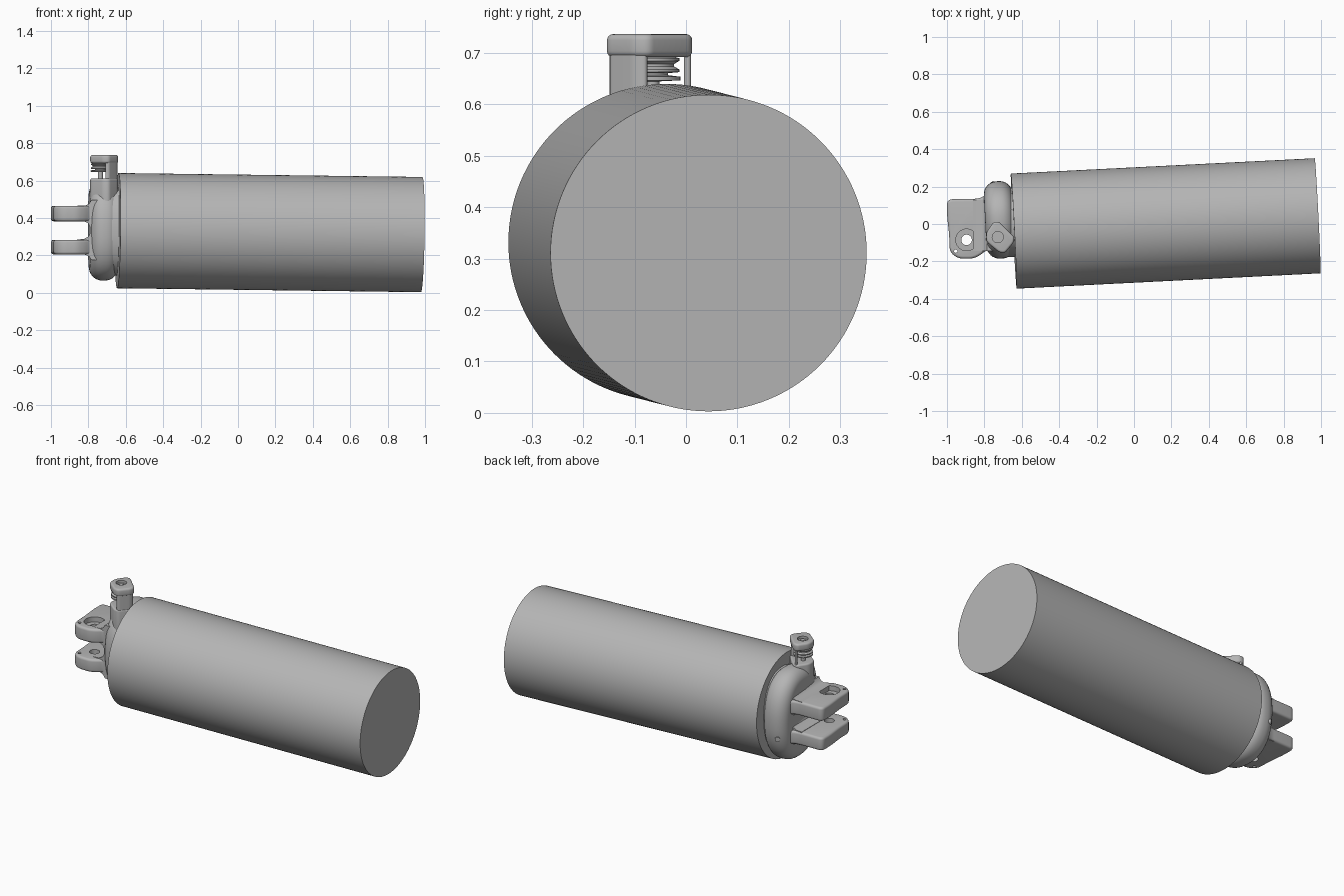
import bpy, bmesh, math
from mathutils import Vector, Matrix

if "Cube" in bpy.data.objects:
    bpy.data.objects.remove(bpy.data.objects["Cube"], do_unlink=True)

GREY = (0.46, 0.46, 0.46, 1)
metal = bpy.data.materials.new("grey_metal")
metal.use_nodes = True
metal.diffuse_color = GREY
metal.node_tree.nodes["Principled BSDF"].inputs["Base Color"].default_value = GREY


def finish(name, bm, angle=35):
    bmesh.ops.recalc_face_normals(bm, faces=bm.faces)
    mesh = bpy.data.meshes.new(name)
    bm.to_mesh(mesh)
    bm.free()
    mesh.materials.append(metal)
    obj = bpy.data.objects.new(name, mesh)
    bpy.context.collection.objects.link(obj)
    select(obj)
    bpy.ops.object.shade_smooth_by_angle(angle=math.radians(angle))
    return obj


def select(obj):
    bpy.ops.object.select_all(action='DESELECT')
    obj.select_set(True)
    bpy.context.view_layer.objects.active = obj


def rounded(points, radius, steps=6):
    """Round the corners of a polygon with short curves."""
    out = []
    pts = [Vector(p) for p in points]
    for i, p in enumerate(pts):
        a, b = pts[i - 1] - p, pts[(i + 1) % len(pts)] - p
        r = min(radius, a.length * 0.48, b.length * 0.48)
        a, b = p + a.normalized() * r, p + b.normalized() * r
        for k in range(steps + 1):
            t = k / steps
            out.append(a * (1 - t) ** 2 + p * 2 * t * (1 - t) + b * t * t)
    return out


def prism(name, outline, lo, hi, plane="xy", bevel=0.0, segments=4):
    """Extrude an outline along the axis missing from the plane."""
    place = {"xy": lambda u, v, w: (u, v, w), "xz": lambda u, v, w: (u, w, v),
             "yz": lambda u, v, w: (w, u, v)}[plane]
    bm = bmesh.new()
    face = bm.faces.new([bm.verts.new(place(u, v, lo)) for u, v in outline])
    new = bmesh.ops.extrude_face_region(bm, geom=[face])["geom"]
    moved = [g for g in new if isinstance(g, bmesh.types.BMVert)]
    bmesh.ops.translate(bm, verts=moved, vec=place(0, 0, hi - lo))
    if bevel:
        ends = [f for f in bm.faces if len(f.verts) == len(outline)]
        rim = {e for f in ends for e in f.edges}
        bmesh.ops.bevel(bm, geom=list(rim), offset=bevel, segments=segments,
                        profile=0.5, affect='EDGES', clamp_overlap=True)
    return finish(name, bm)


def rod(name, start, end, radius, sides=32):
    a, b = Vector(start), Vector(end)
    turn = Vector((0, 0, 1)).rotation_difference(b - a).to_matrix().to_4x4()
    bm = bmesh.new()
    bmesh.ops.create_cone(bm, cap_ends=True, segments=sides, radius1=radius, radius2=radius,
                          depth=(b - a).length, matrix=Matrix.Translation((a + b) / 2) @ turn)
    return finish(name, bm)


def drill(obj, x, y, lo, hi, radius):
    cutter = rod("drill_cutter", (x, y, lo), (x, y, hi), radius)
    cutter.hide_render = True
    mod = obj.modifiers.new("hole", 'BOOLEAN')
    mod.operation, mod.solver, mod.object = 'DIFFERENCE', 'EXACT', cutter
    select(obj)
    bpy.ops.object.modifier_apply(modifier=mod.name)
    bpy.data.objects.remove(cutter, do_unlink=True)


def lathe(name, profile, x, y, sides=32):
    bm = bmesh.new()
    rings = []
    for r, z in profile:
        rings.append([bm.verts.new((x + r * math.cos(k * math.tau / sides),
                                    y + r * math.sin(k * math.tau / sides), z))
                      for k in range(sides)])
    for a, b in zip(rings, rings[1:]):
        for k in range(sides):
            bm.faces.new((a[k], a[(k + 1) % sides], b[(k + 1) % sides], b[k]))
    bm.faces.new(rings[0])
    bm.faces.new(rings[-1])
    return finish(name, bm)


# Main barrel, slightly tilted
rod("barrel", (-0.643, -0.038, 0.332), (0.982, 0.044, 0.311), 0.308, 128)

# Rounded oval end housing
oval = []
for k in range(72):
    c, s = math.cos(k * math.tau / 72), math.sin(k * math.tau / 72)
    oval.append((math.copysign(abs(c) ** 0.88, c) * 0.207, math.copysign(abs(s) ** 0.88, s) * 0.268))
housing = prism("end_housing", oval, -0.077, 0.077, "yz", 0.07, 8)
housing.location = (-0.719, 0.022, 0.333)
housing.rotation_euler.z = 0.05
seat = prism("housing_seat", [(u * 0.9, v * 0.9) for u, v in oval], 0, 0.06, "yz")
seat.location = (-0.69, 0.01, 0.333)

# Fork root with concave fillets flowing into both lugs
half = [(-0.74, 0.16), (-0.785, 0.16), (-0.795, 0.142), (-0.815, 0.132), (-0.86, 0.13),
        (-0.86, 0.05), (-0.825, 0.048), (-0.8, 0.035), (-0.79, 0.015)]
fork = [(x, 0.335 + z) for x, z in half] + [(x, 0.335 - z) for x, z in reversed(half)]
prism("fork_root", fork, -0.145, 0.128, "xz")

# Two lugs with a pin bore and small side holes
lug_shape = rounded([(-1.0, 0.132), (-0.84, 0.135), (-0.805, 0.145), (-0.785, 0.175), (-0.74, 0.175),
                     (-0.74, -0.15), (-0.79, -0.14), (-0.82, -0.165), (-0.86, -0.185),
                     (-0.94, -0.185), (-0.985, -0.15), (-0.988, -0.06), (-1.0, 0.05)], 0.03)
for name, lo, hi in (("upper_lug", 0.382, 0.465), ("lower_lug", 0.205, 0.283)):
    lug = prism(name, lug_shape, lo, hi, "xy", 0.015)
    drill(lug, -0.895, -0.085, lo - 0.05, hi + 0.05, 0.028)
    if name == "upper_lug":
        drill(lug, -0.895, -0.085, hi - 0.03, hi + 0.05, 0.058)
    for x, y in ((-0.838, -0.02), (-0.953, -0.145)):
        drill(lug, x, y, lo - 0.05, hi + 0.05, 0.009)
    select(lug)
    bpy.ops.object.shade_smooth_by_angle(angle=math.radians(35))

# Bracket above the housing: neck, side post and cap
cap_shape = rounded([(-0.75, 0.012), (-0.722, 0.012), (-0.638, -0.072), (-0.644, -0.1),
                     (-0.69, -0.155), (-0.72, -0.152), (-0.79, -0.095), (-0.79, -0.045)], 0.02)
prism("valve_neck", cap_shape, 0.42, 0.612, "xy", 0.01)
post_shape = rounded([(-0.642, -0.075), (-0.648, -0.1), (-0.69, -0.15), (-0.712, -0.146),
                      (-0.695, -0.11), (-0.675, -0.075)], 0.012)
prism("bracket_post", post_shape, 0.5, 0.72)
cap = prism("bracket_cap", cap_shape, 0.692, 0.737, "xy", 0.012)
drill(cap, -0.728, -0.07, 0.722, 0.76, 0.03)
select(cap)
bpy.ops.object.shade_smooth_by_angle(angle=math.radians(35))
rod("cap_screw", (-0.728, -0.07, 0.715), (-0.728, -0.07, 0.73), 0.014)
rod("rear_pin", (-0.735, 0.003, 0.6), (-0.735, 0.003, 0.7), 0.007, 16)

# Grooved spool on a thin stem
lathe("spool", [(0.013, 0.6), (0.013, 0.645), (0.054, 0.647), (0.054, 0.654), (0.03, 0.657),
                (0.03, 0.661), (0.052, 0.663), (0.052, 0.668), (0.042, 0.674), (0.042, 0.679),
                (0.052, 0.685), (0.052, 0.69), (0.02, 0.7)], -0.735, -0.065)

# Small plug on the side of the housing
rod("side_plug", (-0.74, 0.19, 0.25), (-0.765, 0.222, 0.25), 0.014, 20)
